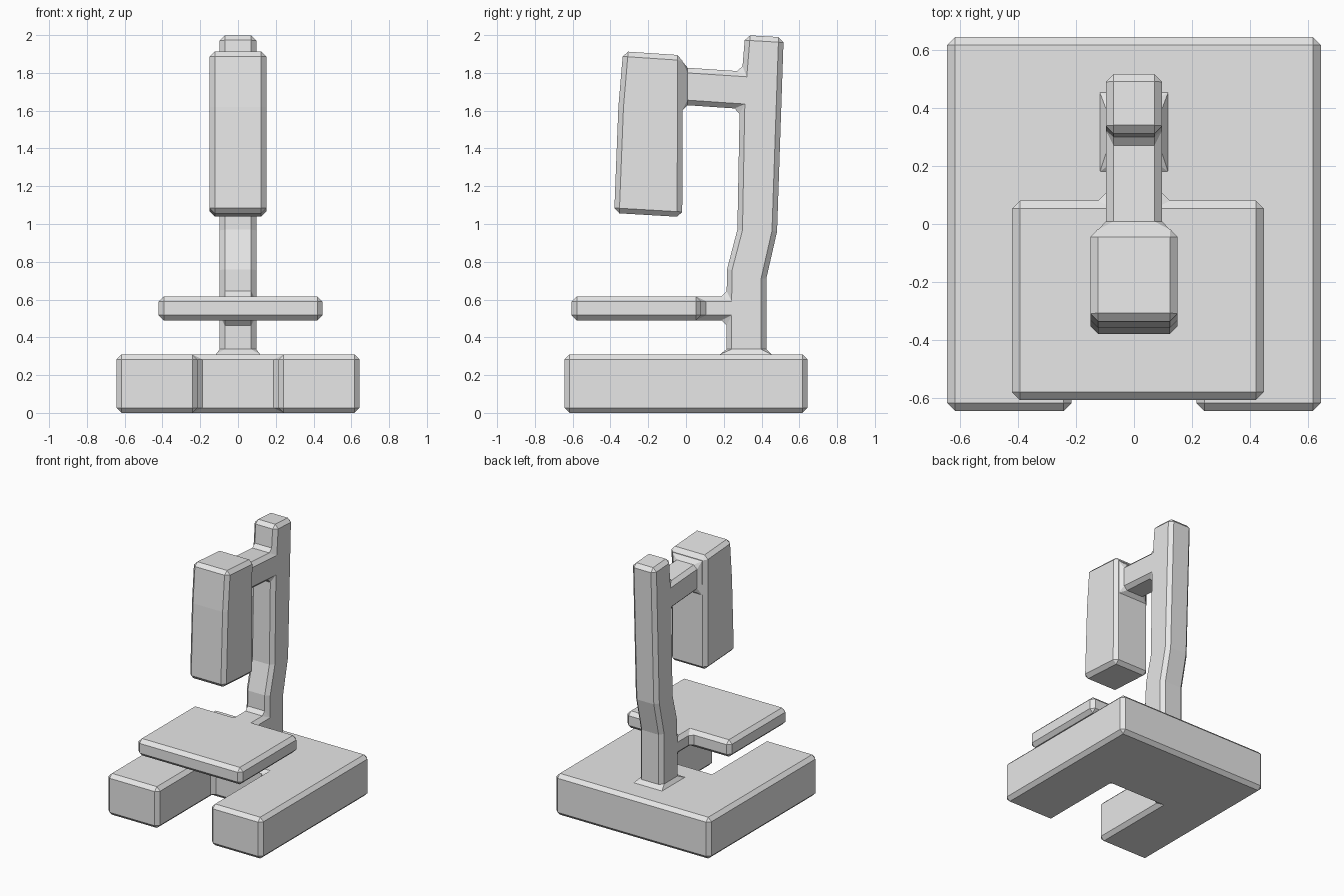
import bpy
import bmesh
import math

cube = bpy.data.objects.get("Cube")
if cube:
    bpy.data.objects.remove(cube, do_unlink=True)

grey = bpy.data.materials.new("plain_grey")
grey.use_nodes = True
grey.diffuse_color = (0.8, 0.8, 0.8, 1)
grey.node_tree.nodes["Principled BSDF"].inputs["Base Color"].default_value = (0.8, 0.8, 0.8, 1)


def prism(name, outline, low, high, axis):
    """Extrude a 2D outline along x (outline in y, z) or z (outline in x, y)."""
    bm = bmesh.new()
    place = (lambda a, b: (low, a, b)) if axis == "x" else (lambda a, b: (a, b, low))
    face = bm.faces.new([bm.verts.new(place(a, b)) for a, b in outline])
    moved = bmesh.ops.extrude_face_region(bm, geom=[face])["geom"]
    shift = (high - low, 0, 0) if axis == "x" else (0, 0, high - low)
    bmesh.ops.translate(bm, vec=shift, verts=[v for v in moved if isinstance(v, bmesh.types.BMVert)])
    bmesh.ops.recalc_face_normals(bm, faces=bm.faces)
    mesh = bpy.data.meshes.new(name)
    bm.to_mesh(mesh)
    bm.free()
    mesh.materials.append(grey)
    obj = bpy.data.objects.new(name, mesh)
    bpy.context.collection.objects.link(obj)
    return obj


def bake(obj):
    """Replace the mesh with its modified result."""
    bpy.context.view_layer.update()
    graph = bpy.context.evaluated_depsgraph_get()
    mesh = bpy.data.meshes.new_from_object(obj.evaluated_get(graph))
    obj.modifiers.clear()
    obj.data = mesh


def weld(target, part):
    mod = target.modifiers.new("union", "BOOLEAN")
    mod.operation = "UNION"
    mod.solver = "EXACT"
    mod.object = part
    bake(target)
    bpy.data.objects.remove(part, do_unlink=True)


# U-shaped base, open at the front
half = 0.643
right_side = [(half, half), (half, -half), (0.215, -half), (0.215, 0.01)]
base = prism("stand_body", right_side + [(-x, y) for x, y in reversed(right_side)], 0, 0.31, "z")

# Bent column with the shelf neck and the upper arm in one side profile
column = prism("column", [
    (0.215, 0.2), (0.215, 0.49), (0.0, 0.49), (0.0, 0.617), (0.215, 0.617),
    (0.217, 0.76), (0.272, 0.97), (0.284, 1.61), (-0.1, 1.636), (-0.1, 1.834),
    (0.297, 1.808), (0.313, 2.0), (0.517, 1.988), (0.482, 0.96),
    (0.425, 0.71), (0.425, 0.2)], -0.097, 0.097, "x")

# Flat shelf
shelf = prism("shelf", [(-0.42, -0.605), (0.447, -0.605), (0.447, 0.08), (-0.42, 0.08)],
              0.49, 0.617, "z")

# Hanging head block, slightly tilted
head = prism("head", [(-0.38, 1.058), (-0.02, 1.037), (-0.018, 1.893),
                      (-0.333, 1.914), (-0.358, 1.62)], -0.15, 0.15, "x")

for part in (column, shelf, head):
    weld(base, part)

# Merge coplanar faces, then chamfer every sharp edge and inner corner
bm = bmesh.new()
bm.from_mesh(base.data)
bmesh.ops.remove_doubles(bm, verts=bm.verts, dist=0.0005)
bmesh.ops.dissolve_limit(bm, angle_limit=math.radians(0.5), verts=bm.verts, edges=bm.edges)
bm.to_mesh(base.data)
bm.free()
bevel = base.modifiers.new("chamfer", "BEVEL")
bevel.width = 0.027
bevel.segments = 1
bevel.limit_method = "ANGLE"
bevel.angle_limit = math.radians(30)
bevel.use_clamp_overlap = False
